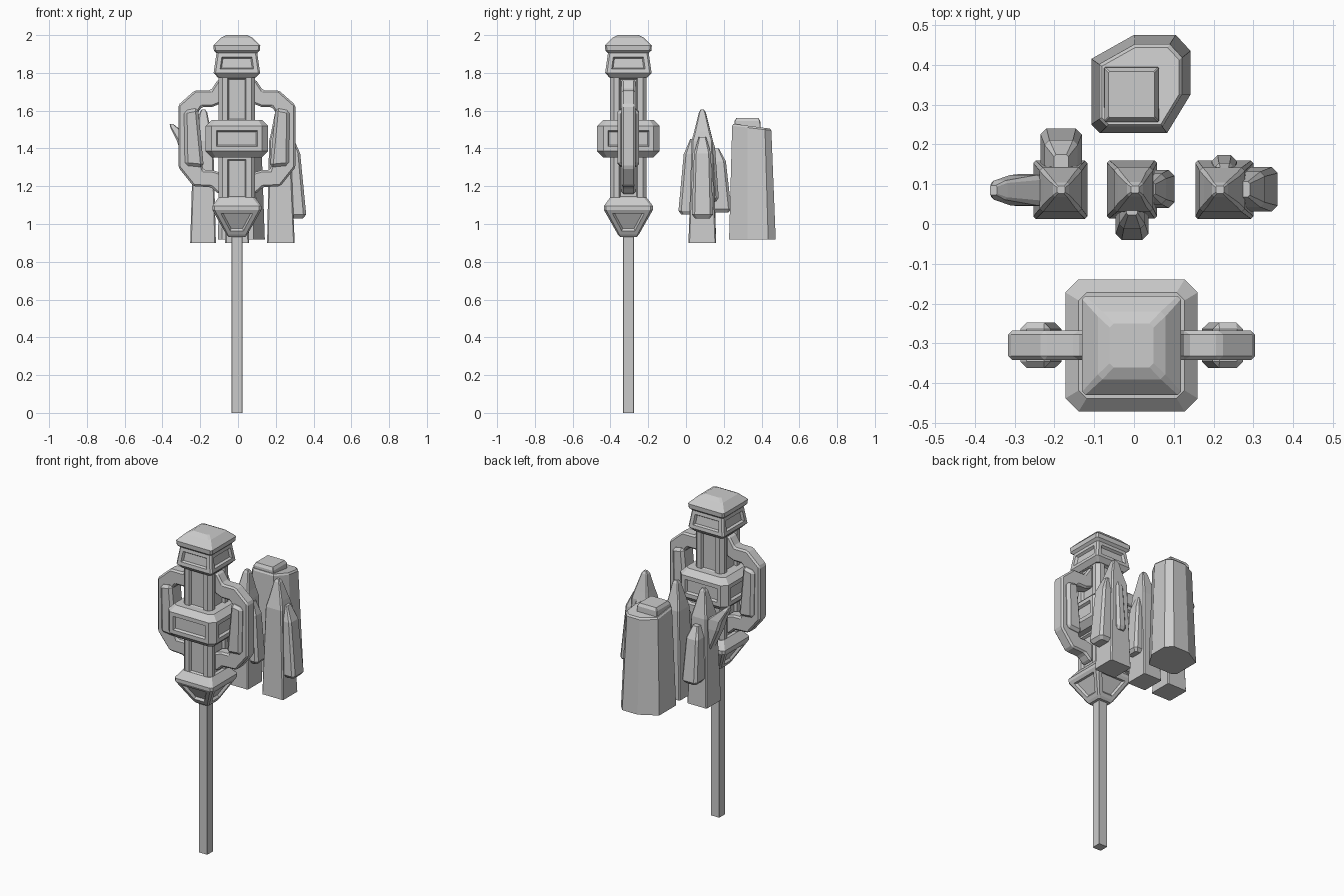
import bpy, bmesh

CX, CY = -0.006, -0.305      # axis of the mace


def finish(name, bm, bevel=0):
    bmesh.ops.recalc_face_normals(bm, faces=bm.faces)
    me = bpy.data.meshes.new(name)
    bm.to_mesh(me)
    bm.free()
    ob = bpy.data.objects.new(name, me)
    bpy.context.collection.objects.link(ob)
    if bevel:
        m = ob.modifiers.new("chamfer", 'BEVEL')
        m.width, m.segments = bevel, 1
        m.limit_method, m.angle_limit = 'ANGLE', 0.4
    return ob


def skin(bm, rings):
    loops = [[bm.verts.new(p) for p in r] for r in rings]
    n = len(loops[0])
    bands = []
    for a, b in zip(loops, loops[1:]):
        bands.append([bm.faces.new((a[i], a[(i + 1) % n], b[(i + 1) % n], b[i])) for i in range(n)])
    bm.faces.new(loops[0][::-1])
    bm.faces.new(loops[-1])
    bmesh.ops.recalc_face_normals(bm, faces=bm.faces)
    return bands


def ring(cx, cy, hx, hy, z, c):
    """Rectangle with cut corners; even sides are the long ones."""
    p = [(-hx + c, -hy), (hx - c, -hy), (hx, -hy + c), (hx, hy - c),
         (hx - c, hy), (-hx + c, hy), (-hx, hy - c), (-hx, -hy + c)]
    return [(cx + x, cy + y, z) for x, y in p]


def tower(name, profile, panel=None, inset=0.03, depth=-0.015):
    """Square turned part: profile of (half width, z, corner cut), with sunk panels on one band."""
    bm = bmesh.new()
    bands = skin(bm, [ring(CX, CY, h, h, z, c) for h, z, c in profile])
    if panel is not None:
        faces = bands[panel][::2]
        bmesh.ops.inset_individual(bm, faces=faces, thickness=inset - 0.006, depth=0, use_even_offset=True)
        bmesh.ops.inset_individual(bm, faces=faces, thickness=0.007, depth=depth, use_even_offset=True)
    return finish(name, bm)


def stone(name, rings):
    """Faceted stone: rings of (cx, cy, hx, hy, z, corner cut)."""
    bm = bmesh.new()
    skin(bm, [ring(*r) for r in rings])
    return finish(name, bm)


def plate(name, pts, half, side, bevel):
    """Side profile (offset, z) thickened along y."""
    bm = bmesh.new()
    skin(bm, [[(CX + side * u, CY + s * half, z) for u, z in pts] for s in (-1, 1)])
    return finish(name, bm, bevel)


# Mace: handle, pommel, shaft, collar, cap
tower("handle", [(0.029, 0, 0.002), (0.029, 0.96, 0.002)])
tower("lower_socket", [(0.045, 0.932, 0.01), (0.056, 0.945, 0.008), (0.13, 1.075, 0.012),
                       (0.13, 1.095, 0.012), (0.097, 1.14, 0.015)], 1, 0.027)
tower("shaft_lower", [(0.097, 1.11, 0.02), (0.097, 1.37, 0.02)], 0, 0.034)
tower("shaft_upper", [(0.097, 1.52, 0.02), (0.097, 1.80, 0.02)], 0, 0.034)
tower("collar", [(0.133, 1.353, 0.02), (0.166, 1.386, 0.033), (0.166, 1.518, 0.033),
                 (0.133, 1.551, 0.02)], 1, 0.03)
tower("cap", [(0.10, 1.775, 0.01), (0.123, 1.80, 0.01), (0.108, 1.905, 0.01),
              (0.122, 1.918, 0.01), (0.124, 1.945, 0.008), (0.085, 1.985, 0.012),
              (0.055, 2.0, 0.01)], 1, 0.027)

# Side guards
arm = [(0.08, 1.765), (0.10, 1.765), (0.137, 1.708), (0.222, 1.708), (0.310, 1.63), (0.310, 1.30),
       (0.230, 1.20), (0.137, 1.195), (0.10, 1.16), (0.08, 1.16), (0.08, 1.27), (0.13, 1.285),
       (0.175, 1.285), (0.19, 1.33), (0.21, 1.585), (0.185, 1.62), (0.13, 1.62), (0.08, 1.64)]
rib = [(0.205, 1.615), (0.28, 1.60), (0.275, 1.31), (0.175, 1.30)]
for side, word in ((-1, "left"), (1, "right")):
    plate(word + "_guard", arm, 0.037, side, 0.014)
    plate(word + "_guard_rib", rib, 0.057, side, 0.016)

# Three pointed stones
for word, x, y, hx, tip in (("left", -0.185, 0.086, 0.068, -0.183),
                            ("middle", -0.005, 0.087, 0.063, 0.003),
                            ("right", 0.227, 0.086, 0.073, 0.216)):
    m = (x + tip) / 2
    stone(word + "_stone", [(x, y, hx, 0.073, 0.90, 0.006), (m, y, hx * 0.78, 0.056, 1.44, 0.008),
                            (m, y, hx * 0.62, 0.043, 1.49, 0.008), (tip, y, 0.02, 0.018, 1.59, 0.005),
                            (tip, y, 0.01, 0.009, 1.605, 0.003)])


def growth(name, cx, cy, hx, hy, z0, z1, lean):
    """Smaller stone leaning against a larger one."""
    lx, ly = lean
    h = z1 - z0
    stone(name, [(cx, cy, hx * 0.7, hy * 0.7, z0, 0.01), (cx, cy, hx, hy, z0 + 0.02, 0.015),
                 (cx + lx * 0.6, cy + ly * 0.6, hx * 0.8, hy * 0.8, z0 + h * 0.8, 0.012),
                 (cx + lx, cy + ly, hx * 0.35, hy * 0.35, z1, 0.005)])


growth("left_back_growth", -0.183, 0.185, 0.052, 0.055, 1.06, 1.40, (0, -0.03))
growth("middle_front_growth", -0.005, 0.01, 0.041, 0.05, 1.05, 1.45, (0, 0.03))
growth("middle_side_growth", 0.057, 0.088, 0.045, 0.048, 1.05, 1.42, (-0.02, 0))
growth("right_side_growth", 0.307, 0.087, 0.054, 0.056, 1.03, 1.46, (-0.035, 0))
growth("right_back_growth", 0.227, 0.135, 0.032, 0.038, 1.12, 1.48, (0, -0.02))
stone("left_spike", [(-0.225, 0.085, 0.02, 0.03, 1.25, 0.008), (-0.25, 0.085, 0.055, 0.04, 1.38, 0.012),
                     (-0.278, 0.085, 0.045, 0.038, 1.44, 0.012), (-0.338, 0.085, 0.02, 0.024, 1.51, 0.006),
                     (-0.353, 0.085, 0.009, 0.012, 1.53, 0.003)])

# Broad stone with a flat top slab
outline = [(-0.107, 0.25), (-0.085, 0.228), (0.083, 0.228), (0.142, 0.325), (0.142, 0.435),
           (0.105, 0.475), (0.0, 0.475), (-0.107, 0.415)]
bm = bmesh.new()
skin(bm, [[(x * s + 0.012 * (1 - s), 0.33 + (y - 0.33) * s, z - d * (y - 0.33)) for x, y in outline]
          for s, z, d in ((1.0, 0.917, 0), (0.84, 1.51, 0.1), (0.78, 1.52, 0.1))])
finish("broad_stone", bm)
stone("broad_stone_slab", [(-0.006, 0.325, 0.07, 0.07, 1.49, 0.003), (-0.006, 0.325, 0.068, 0.068, 1.545, 0.003),
                           (-0.006, 0.325, 0.058, 0.058, 1.562, 0.003)])
